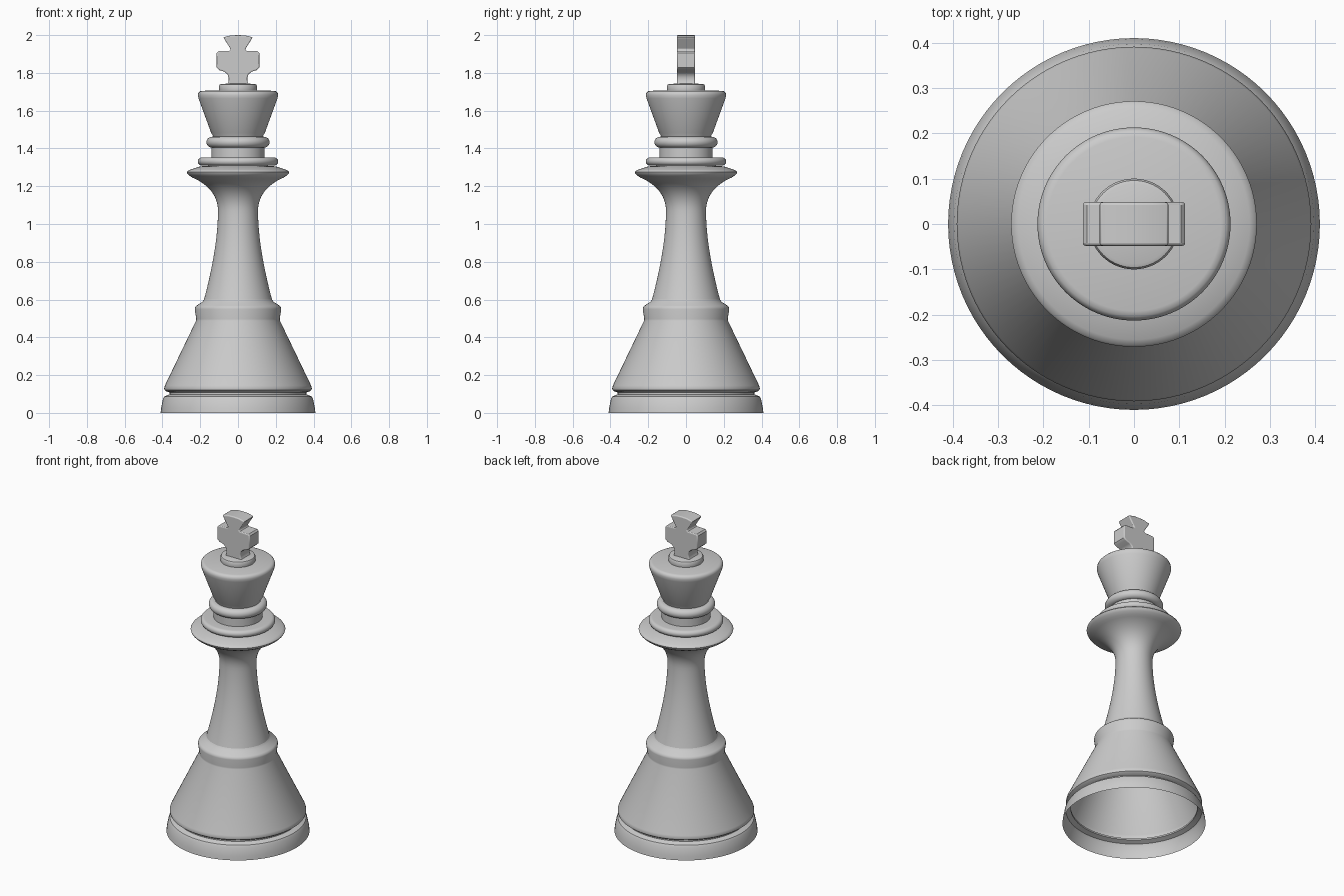
import bpy, bmesh, math
from mathutils import Vector
from mathutils.geometry import interpolate_bezier

if "Cube" in bpy.data.objects:
    bpy.data.objects.remove(bpy.data.objects["Cube"])


def finish(name, bm, angle=35):
    bmesh.ops.remove_doubles(bm, verts=bm.verts, dist=1e-5)
    bmesh.ops.recalc_face_normals(bm, faces=bm.faces)
    mesh = bpy.data.meshes.new(name)
    bm.to_mesh(mesh)
    bm.free()
    ob = bpy.data.objects.new(name, mesh)
    bpy.context.collection.objects.link(ob)
    bpy.ops.object.select_all(action='DESELECT')
    bpy.context.view_layer.objects.active = ob
    ob.select_set(True)
    bpy.ops.object.shade_smooth_by_angle(angle=math.radians(angle))
    return ob


def lathe(name, profile, steps=96):
    """Spin a (radius, height) profile around z."""
    bm = bmesh.new()
    vs = [bm.verts.new((r, 0, z)) for r, z in profile]
    es = [bm.edges.new(p) for p in zip(vs, vs[1:])]
    bmesh.ops.spin(bm, geom=vs + es, cent=(0, 0, 0), axis=(0, 0, 1),
                   angle=math.tau, steps=steps)
    return finish(name, bm)


def curve(a, b, c, d, n=14):
    pts = interpolate_bezier(*[Vector((p[0], p[1], 0)) for p in (a, b, c, d)], n)
    return [(p.x, p.y) for p in pts]


def bead(r_in, r_out, z0, z1, n=10):
    """Half-round moulding from z0 up to z1."""
    h, zc = (z1 - z0) / 2, (z0 + z1) / 2
    return [(r_in, z0)] + [(r_out - h + h * math.cos(a), zc + h * math.sin(a))
            for a in (math.pi * (i / n - 0.5) for i in range(n + 1))] + [(r_in, z1)]


# Hollow foot, open underneath, with groove
lathe("base_ring", [(.41, 0), (.407, .025), (.397, .075), (.39, .087), (.375, .093),
                    (.362, .098), (.362, .108)])

# Conical skirt with its collar
lathe("skirt", [(.362, .108), (.38, .114), (.389, .121), (.391, .13), (.387, .145),
                (.222, .488), (.221, .497), (.229, .55), (.227, .56), (.22, .568),
                (.188, .588), (.18, .6)])

# Concave stem flaring into the wide flange
lathe("stem", curve((.18, .6), (.14, .75), (.106, .92), (.106, 1.07), 20)
      + curve((.106, 1.07), (.106, 1.16), (.17, 1.215), (.24, 1.245))[1:]
      + [(.258, 1.257), (.268, 1.267), (.271, 1.274), (.267, 1.281), (.255, 1.287),
         (.2, 1.305), (.14, 1.31)])

# Neck mouldings
lathe("neck_disc", bead(.14, .213, 1.31, 1.352))
lathe("neck", [(.14, 1.31), (.14, 1.41)])
lathe("neck_bead", bead(.13, .167, 1.404, 1.462))

# Flared crown
lathe("crown", [(.13, 1.455), (.133, 1.468), (.142, 1.482), (.209, 1.665), (.213, 1.683),
                (.21, 1.695), (.203, 1.702), (.192, 1.705), (0, 1.71)])
lathe("finial_disc", [(.098, 1.7), (.1, 1.708), (.1, 1.732), (.096, 1.739),
                      (.088, 1.742), (0, 1.744)])

# Cross finial: half outline mirrored, extruded through y, edges rounded
half = [(.06, 1.735), (.05, 1.752), (.049, 1.775), (.056, 1.793), (.072, 1.806),
        (.1, 1.815), (.113, 1.828), (.113, 1.905), (.104, 1.915), (.045, 1.917),
        (.038, 1.925), (.078, 1.988), (.04, 1.998), (0, 2.0)]
outline = half + [(-x, z) for x, z in reversed(half[:-1])]
bm = bmesh.new()
front = bm.faces.new([bm.verts.new((x, -.048, z)) for x, z in outline])
out = bmesh.ops.extrude_face_region(bm, geom=[front], use_keep_orig=True)
bmesh.ops.translate(bm, vec=(0, .096, 0),
                    verts=[v for v in out["geom"] if isinstance(v, bmesh.types.BMVert)])
cross = finish("cross_finial", bm, 40)
bev = cross.modifiers.new("round_edges", 'BEVEL')
bev.width, bev.segments = .006, 3
bev.limit_method, bev.angle_limit = 'ANGLE', math.radians(60)
